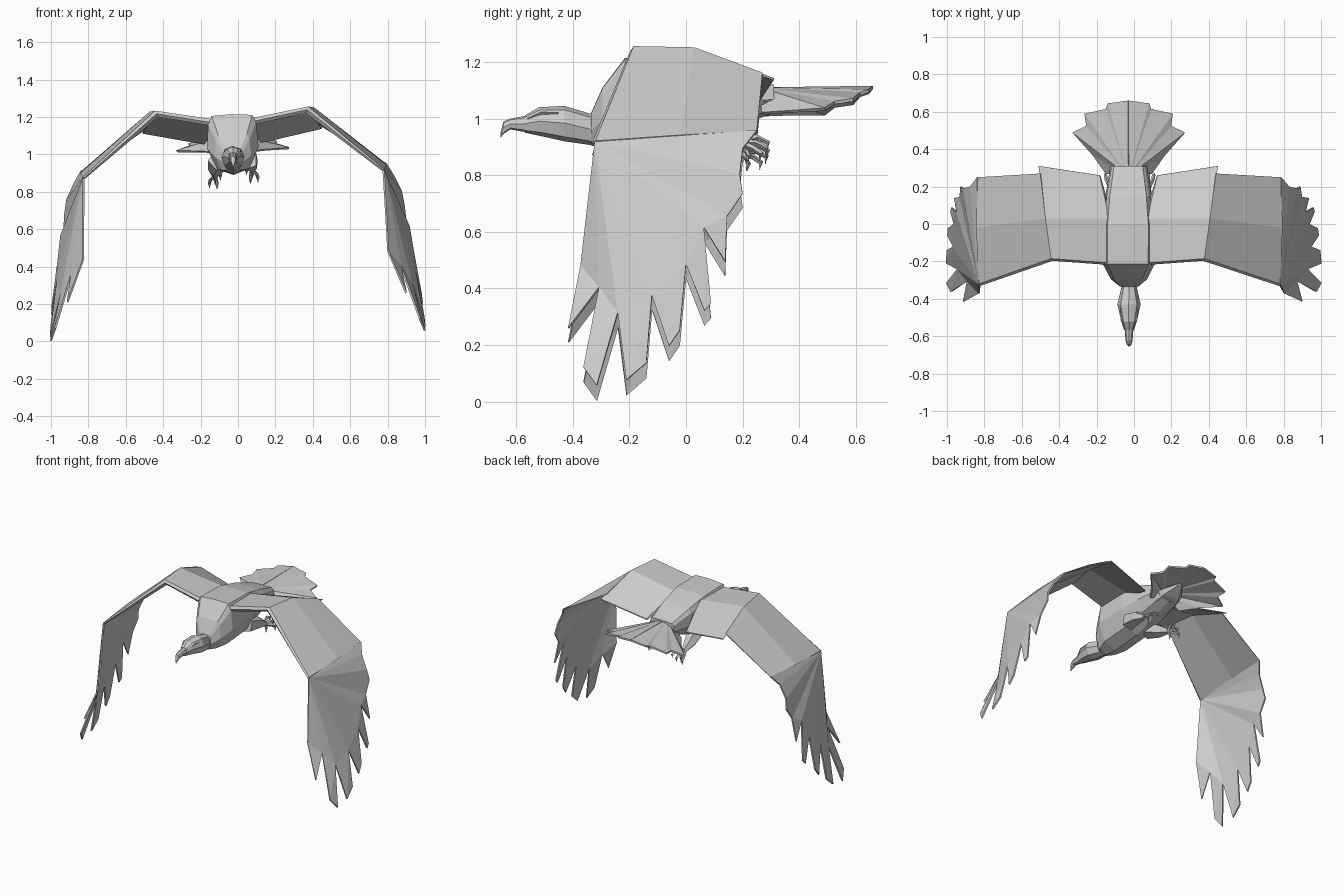
import bpy, bmesh
from math import sin, cos, tau
from mathutils import Vector

if "Cube" in bpy.data.objects:
    bpy.data.objects.remove(bpy.data.objects["Cube"])

ROLL = -0.027   # the bird banks slightly to one side


def finish(name, bm, mirror=False, thickness=0):
    bmesh.ops.recalc_face_normals(bm, faces=bm.faces)
    me = bpy.data.meshes.new(name)
    bm.to_mesh(me)
    bm.free()
    ob = bpy.data.objects.new(name, me)
    bpy.context.collection.objects.link(ob)
    ob.rotation_euler.y = ROLL
    if thickness:
        m = ob.modifiers.new("thickness", 'SOLIDIFY')
        m.thickness = thickness
        m.offset = 0
    if mirror:
        m = ob.modifiers.new("mirror", 'MIRROR')
        m.use_clip = True
    return ob


def loft(bm, rings):
    """Skin closed rings of points and cap both ends."""
    vs = [[bm.verts.new(p) for p in r] for r in rings]
    n = len(rings[0])
    for a, b in zip(vs, vs[1:]):
        for i in range(n):
            j = (i + 1) % n
            bm.faces.new((a[i], a[j], b[j], b[i]))
    bm.faces.new(vs[0])
    bm.faces.new(vs[-1])


def section_loft(name, profile, stations):
    """Stations are (y, half width, low z, high z)."""
    full = profile + [(-x, z) for x, z in reversed(profile) if x > 0]
    bm = bmesh.new()
    loft(bm, [[(x * w, y, lo + z * (hi - lo)) for x, z in full]
              for y, w, lo, hi in stations])
    return finish(name, bm)


def tube(bm, path, radii, sides=5):
    pts = [Vector(p) for p in path]
    rings = []
    for i, p in enumerate(pts):
        d = pts[min(i + 1, len(pts) - 1)] - pts[max(i - 1, 0)]
        q = d.to_track_quat('Z', 'Y')
        rings.append([p + q @ Vector((radii[i] * cos(tau * k / sides),
                                      radii[i] * sin(tau * k / sides), 0))
                      for k in range(sides)])
    loft(bm, rings)


# Body: broad flat back, narrow keel
section_loft("body", [(0, 1), (.85, .98), (1, .85), (1.08, .45), (.68, .1), (0, 0)], [
    (-.335, .045, .905, 1.02), (-.295, .09, .895, 1.11), (-.215, .128, .89, 1.215),
    (.0, .128, .91, 1.21), (.15, .115, .96, 1.175), (.31, .09, 1.02, 1.12)])

# Head and hooked beak
ROUND = [(0, 1), (.7, .88), (1, .5), (.7, .12), (0, 0)]
section_loft("head", ROUND, [
    (-.27, .05, .91, 1.03), (-.34, .042, .907, 1.018), (-.43, .062, .92, 1.045),
    (-.52, .042, .94, 1.04), (-.568, .026, .95, 1.012)])
section_loft("beak", ROUND, [
    (-.555, .024, .95, 1.012), (-.62, .019, .962, 1.0),
    (-.645, .013, .945, .99), (-.655, .003, .932, .95)])

# Brows
bm = bmesh.new()
tube(bm, [(.045, -.45, 1.02), (.036, -.51, 1.022), (.022, -.56, 1.0)], [.004, .009, .004], 4)
finish("brow", bm, mirror=True)

# Inner wings: chord sections, with a small step in the trailing edge at the elbow
shoulder = ((.07, -.21, 1.185), (.10, .03, 1.19), (.155, .26, 1.065), .05)
elbow = ((.41, -.185, 1.245), (.44, .03, 1.24), (.48, .31, 1.13), .04)
elbow_out = ((.41, -.185, 1.245), (.44, .03, 1.24), (.47, .27, 1.15), .04)
wrist_end = ((.805, -.32, .9), (.82, -.02, .92), (.81, .25, .935), .015)
for name, ends in (("upper_wing", (shoulder, elbow)), ("forearm_wing", (elbow_out, wrist_end))):
    rings = []
    for lead, mid, trail, t in ends:
        off = Vector((-.4 * t, 0, -.85 * t))
        lead, mid, trail = map(Vector, (lead, mid, trail))
        nose = lead + off * .5 + Vector((0, -.012, 0))
        rings.append([nose, lead, mid, trail, trail + off * .2, mid + off * .8, lead + off])
    bm = bmesh.new()
    loft(bm, rings)
    finish(name, bm, mirror=True)

# Outer wings: a fan from the wrist to the feather roots, then split feathers
wrist = (.802, -.322, .895)
roots = [(.815, -.37, .46), (.88, -.305, .38), (.935, -.24, .29), (.955, -.12, .35),
         (.948, 0, .46), (.93, .063, .59), (.912, .145, .63), (.893, .19, .78),
         (.85, .2, .87), (.81, .25, .935)]
tips = [[(.905, -.415, .235)],
        [(.975, -.362, .095), (1.0, -.315, .03)],
        [(1.0, -.21, .05), (.995, -.14, .11)],
        [(.99, -.06, .17), (.985, -.022, .225)],
        [(.97, .065, .295), (.965, .088, .32)],
        [(.945, .138, .47)],
        [(.905, .2, .71)]]
bm = bmesh.new()
w = bm.verts.new(wrist)
rv = [bm.verts.new(p) for p in roots]
for a, b in zip(rv, rv[1:]):
    bm.faces.new((w, a, b))
for i, tip in enumerate(tips):
    tv = [bm.verts.new(p) for p in tip]
    bm.faces.new((rv[i], tv[0], rv[i + 1]))
    if len(tv) > 1:
        bm.faces.new((tv[0], tv[1], rv[i + 1]))
finish("outer_wing", bm, mirror=True, thickness=.01)

# Tail fan, arched with the outer feathers lowest
bm = bmesh.new()
hub = bm.verts.new((0, .26, 1.105))
edge = [bm.verts.new(p) for p in [
    (.12, .27, 1.015), (.19, .37, 1.02), (.30, .49, 1.025), (.225, .525, 1.05),
    (.235, .59, 1.06), (.12, .615, 1.085), (.11, .645, 1.095), (0, .66, 1.11)]]
for a, b in zip(edge, edge[1:]):
    bm.faces.new((hub, a, b))
finish("tail", bm, mirror=True, thickness=.012)

# Rump wedge tapering into the tail
section_loft("rump", [(0, 1), (1, .4), (.7, 0), (0, 0)], [
    (.27, .10, 1.015, 1.115), (.34, .08, 1.04, 1.105), (.42, .02, 1.085, 1.105)])

# Tucked legs with clawed toes, one foot held higher
for side, lift in ((1, .012), (-1, -.012)):
    bm = bmesh.new()
    tube(bm, [(.075 * side, .02, .97), (.095 * side, .12, .935 + lift),
              (.1 * side, .2, .9 + lift)], [.06, .042, .016])
    for dx, y, z in [(-.03, .3, .9), (0, .295, .88), (.03, .275, .86), (-.01, .23, .855)]:
        x = (.1 + dx) * side
        tube(bm, [(.1 * side, .19, .9 + lift), ((.1 + dx * .8) * side, (.2 + y) / 2, z + .02 + lift),
                  (x, y - .01, z + lift), (x, y - .015, z - .025 + lift)],
             [.013, .01, .009, .002], 4)
    finish("right_leg" if side > 0 else "left_leg", bm)
